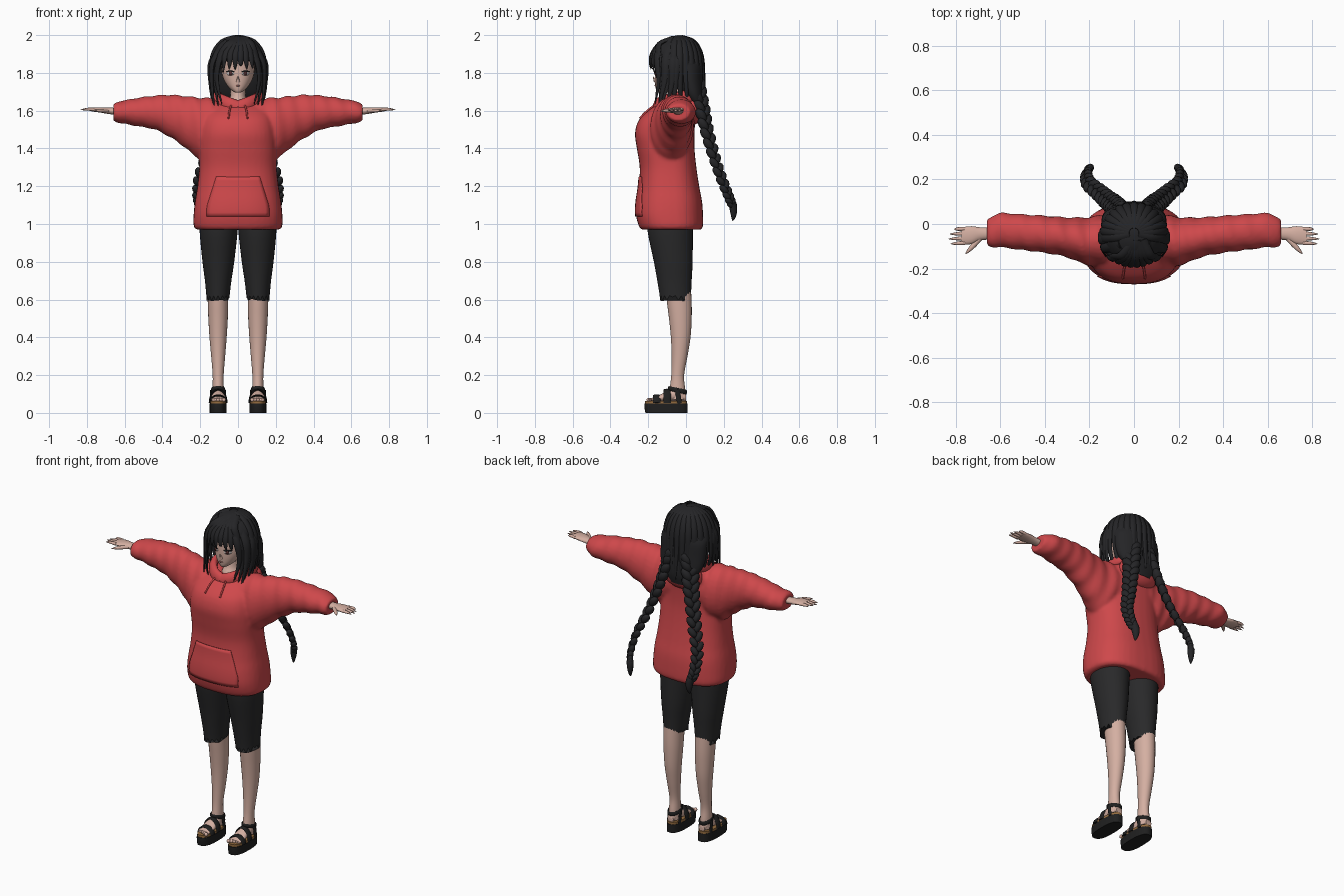
import bpy, bmesh, math, random
from mathutils import Vector, Matrix

random.seed(4)
if "Cube" in bpy.data.objects:
    bpy.data.objects.remove(bpy.data.objects["Cube"])


def material(name, red, green, blue):
    mat = bpy.data.materials.new(name)
    mat.use_nodes = True
    mat.diffuse_color = (red, green, blue, 1)
    mat.node_tree.nodes["Principled BSDF"].inputs["Base Color"].default_value = (red, green, blue, 1)
    return mat


SKIN = material("skin", .66, .43, .36)
RED = material("red fabric", .62, .065, .07)
HAIR = material("black hair", .018, .018, .02)
SHORTS = material("charcoal cloth", .022, .022, .023)
LEATHER = material("black leather", .014, .014, .014)
CORK = material("tan cork", .3, .15, .05)
WHITE = material("eye white", .75, .7, .68)
IRIS = material("dark iris", .09, .03, .03)
LIPS = material("lips", .5, .2, .18)


def smooth_path(points, steps=4):
    """Catmull-Rom through tuples of any length."""
    padded = [points[0]] + list(points) + [points[-1]]
    result = []
    for a, b, c, d in zip(padded, padded[1:], padded[2:], padded[3:]):
        for step in range(steps):
            t = step / steps
            result.append(tuple(
                q + t * (r - p) / 2 + t * t * (2 * p - 5 * q + 4 * r - s) / 2
                + t ** 3 * (3 * q - p - 3 * r + s) / 2 for p, q, r, s in zip(a, b, c, d)))
    return result + [tuple(points[-1])]


def skin_rings(bm, rings):
    """Bridge rings of points and close both ends."""
    loops = [[bm.verts.new(p) for p in ring] for ring in rings]
    count = len(loops[0])
    for low, high in zip(loops, loops[1:]):
        for i in range(count):
            j = (i + 1) % count
            bm.faces.new((low[i], low[j], high[j], high[i]))
    bm.faces.new(loops[0])
    bm.faces.new(loops[-1])
    return loops


def loft(bm, axis, stations, sides=24, power=2.0, ripple=0.0):
    """Each station: position on the axis, then bounds on the other two axes."""
    rings = []
    for place, lo1, hi1, lo2, hi2 in smooth_path(stations):
        ring = []
        for i in range(sides):
            angle = math.tau * i / sides
            fold = 1 + ripple * math.sin(place * 75 + 2 * math.sin(angle + 1))
            c, s = math.cos(angle), math.sin(angle)
            u = (lo1 + hi1) / 2 + (hi1 - lo1) / 2 * fold * math.copysign(abs(c) ** (2 / power), c)
            v = (lo2 + hi2) / 2 + (hi2 - lo2) / 2 * fold * math.copysign(abs(s) ** (2 / power), s)
            ring.append({"x": (place, u, v), "y": (u, place, v), "z": (u, v, place)}[axis])
        rings.append(ring)
    return skin_rings(bm, rings)


def frames(points, outward, steps=4):
    """Position, tangent, side and normal along a smooth path."""
    path = [Vector(p) for p in smooth_path(points, steps)]
    for i, p in enumerate(path):
        tangent = (path[min(i + 1, len(path) - 1)] - path[max(i - 1, 0)]).normalized()
        side = tangent.cross(outward(p)).normalized()
        yield i / (len(path) - 1), p, tangent, side, side.cross(tangent)


def ribbon(bm, points, width, thick, outward, taper=True, sides=8):
    """Flattened tube, thinning to a tip when tapered."""
    rings = []
    for t, p, tangent, side, normal in frames(points, outward):
        size = max(.04, 1 - t ** 3) if taper else 1
        rings.append([p + size * (side * width * math.cos(math.tau * i / sides)
                                  + normal * thick * math.sin(math.tau * i / sides))
                      for i in range(sides)])
    skin_rings(bm, rings)


def finish(name, bm, mat, mirror=False):
    bmesh.ops.recalc_face_normals(bm, faces=bm.faces)
    mesh = bpy.data.meshes.new(name)
    bm.to_mesh(mesh)
    bm.free()
    mesh.materials.append(mat)
    mesh.shade_smooth()
    mesh.set_sharp_from_angle(angle=math.radians(55))
    obj = bpy.data.objects.new(name, mesh)
    bpy.context.scene.collection.objects.link(obj)
    if mirror:
        obj.modifiers.new("Mirror", "MIRROR").use_mirror_merge = False
    return obj


def wrap_front(obj, target, offset):
    """Lay a flat panel onto the front of the target."""
    wrap = obj.modifiers.new("Wrap", "SHRINKWRAP")
    wrap.target, wrap.offset = target, offset
    wrap.wrap_method = "PROJECT"
    wrap.use_project_y = True
    plate = obj.modifiers.new("Plate", "SOLIDIFY")
    plate.thickness, plate.offset = .004, 0


def from_head(p):
    return Vector((p.x, p.y + .045, max(0, p.z - 1.85))) + Vector((0, 0, .001))


# Hoodie: torso and both sleeves fused into one soft shell
bm = bmesh.new()
loft(bm, "z", [(.97, -.22, .22, -.235, .08), (.99, -.235, .235, -.25, .09),
               (1.05, -.235, .235, -.265, .09), (1.12, -.228, .228, -.262, .085),
               (1.2, -.215, .215, -.25, .07), (1.3, -.205, .205, -.245, .055),
               (1.4, -.205, .205, -.26, .045), (1.48, -.2, .2, -.27, .045),
               (1.55, -.19, .19, -.25, .05), (1.6, -.17, .17, -.2, .06),
               (1.64, -.13, .13, -.14, .06)], 36, 2.5)
sleeve = [(.06, -.18, .04, 1.42, 1.65), (.14, -.19, .04, 1.36, 1.665), (.21, -.185, .03, 1.35, 1.67),
          (.3, -.15, .03, 1.42, 1.68), (.37, -.135, .035, 1.465, 1.685), (.44, -.125, .04, 1.5, 1.68),
          (.52, -.115, .045, 1.515, 1.67), (.6, -.105, .05, 1.53, 1.655), (.63, -.105, .04, 1.535, 1.65),
          (.66, -.1, .02, 1.545, 1.635)]
for sign in (1, -1):
    loft(bm, "x", [(sign * s[0], *s[1:]) for s in sleeve], 28, 2.0, .035)
hoodie = finish("hoodie", bm, RED)
remesh = hoodie.modifiers.new("Fuse", "REMESH")
remesh.mode, remesh.voxel_size, remesh.use_smooth_shade = "VOXEL", .01, True
hoodie.modifiers.new("Soften", "SMOOTH").iterations = 4

# Front pocket panel
bm = bmesh.new()
bmesh.ops.create_grid(bm, x_segments=16, y_segments=10, size=1)
for v in bm.verts:
    height = (v.co.y + 1) / 2
    half = .165 - .05 * max(0, height - .25) / .75
    v.co = (v.co.x * half, -.5, 1.04 + .21 * height)
wrap_front(finish("front_pocket", bm, RED), hoodie, .004)

# Hood roll, hanging bag and drawstrings
bm = bmesh.new()
ribbon(bm, [(0, -.155, 1.62), (.06, -.14, 1.64), (.115, -.06, 1.665), (.09, .03, 1.675), (0, .055, 1.67),
            (-.09, .03, 1.675), (-.115, -.06, 1.665), (-.06, -.14, 1.64), (0, -.155, 1.62)],
       .035, .022, lambda p: Vector((p.x, p.y + .05, .03)), taper=False, sides=12)
bmesh.ops.create_uvsphere(bm, u_segments=20, v_segments=12, radius=1,
                          matrix=Matrix.Translation((0, .035, 1.61)) @ Matrix.Diagonal((.13, .06, .085, 1)))
finish("hood", bm, RED)
bm = bmesh.new()
ribbon(bm, [(.035, -.165, 1.63), (.045, -.205, 1.6), (.05, -.245, 1.56)], .005, .005,
       lambda p: Vector((0, -1, 0)), taper=False)
finish("drawstrings", bm, RED, True)

# Head, neck and face
bm = bmesh.new()
loft(bm, "z", [(1.695, -.012, .012, -.15, -.11), (1.705, -.03, .03, -.157, -.07),
               (1.73, -.055, .055, -.162, -.03), (1.77, -.078, .078, -.165, .02),
               (1.82, -.088, .088, -.165, .05), (1.88, -.088, .088, -.16, .05),
               (1.94, -.05, .05, -.12, .02)], 28, 2.2)
head = finish("head", bm, SKIN)
bm = bmesh.new()
loft(bm, "z", [(1.58, -.07, .07, -.12, .03), (1.64, -.055, .055, -.12, .02), (1.68, -.04, .04, -.1, .01),
               (1.76, -.04, .04, -.09, .01)])
finish("neck", bm, SKIN)
bm = bmesh.new()
bmesh.ops.create_cone(bm, cap_ends=True, segments=8, radius1=.011, radius2=.002, depth=.03,
                      matrix=Matrix.Translation((0, -.167, 1.767)) @ Matrix.Rotation(.5, 4, "X"))
finish("nose", bm, SKIN)
for name, x, z, wide, tall, mat, lift in (
        ("eye_whites", .04, 1.797, .019, .011, WHITE, .002), ("irises", .039, 1.797, .009, .011, IRIS, .004),
        ("upper_lashes", .041, 1.808, .022, .004, HAIR, .005), ("mouth", 0, 1.732, .013, .003, LIPS, .002)):
    bm = bmesh.new()
    bmesh.ops.create_circle(bm, cap_ends=True, segments=16, radius=1)
    for v in bm.verts:
        v.co = (x + wide * v.co.x, -.4, z + tall * v.co.y)
    wrap_front(finish(name, bm, mat, x > 0), head, lift)

# Hair mass over the skull and down to the nape
bm = bmesh.new()
loft(bm, "z", [(1.57, -.05, .05, .06, .09), (1.62, -.1, .1, .03, .1), (1.68, -.135, .135, -.02, .1),
               (1.75, -.145, .145, -.05, .095), (1.82, -.146, .146, -.07, .092), (1.86, -.144, .144, -.15, .09),
               (1.9, -.135, .135, -.178, .08), (1.94, -.115, .115, -.16, .06), (1.97, -.085, .085, -.13, .03),
               (1.99, -.045, .045, -.09, 0), (1.997, -.01, .01, -.05, -.03)], 32)
finish("hair_mass", bm, HAIR)

# Back strands following the skull
bm = bmesh.new()
for i in range(15):
    angle = math.pi * (i / 14 * 1.1 - .05)
    c, s = math.cos(angle), math.sin(angle)
    ribbon(bm, [(.02 * c, -.04 + .02 * s, 1.99), (.09 * c, -.045 + .09 * s, 1.965),
                (.138 * c, -.045 + .13 * s, 1.89), (.148 * c, -.045 + .14 * s, 1.77),
                (.13 * c, -.04 + .14 * s, 1.67), (.09 * c, -.03 + .13 * s, 1.6 + .03 * abs(c))],
           .02, .01, from_head)
finish("back_strands", bm, HAIR)

# Parted fringe
bm = bmesh.new()
for i in range(8):
    x = -.105 + .03 * i
    front = -.045 - .146 * math.sqrt(1 - (x / .16) ** 2)
    tip = 1.838 - .3 * abs(x - .02) - .012 * (i % 2)
    ribbon(bm, [(.02 + .2 * x, -.07, 1.985), (.01 + .6 * x, -.14, 1.955), (.9 * x, front + .008, 1.9),
                (x, front, 1.85), (x * 1.05, front + .006, tip)], .02, .01, from_head)
finish("fringe", bm, HAIR)

# Long locks framing the face
bm = bmesh.new()
for shift in (0, .018):
    ribbon(bm, [(.05, -.14, 1.95), (.1, -.155 + shift, 1.87), (.112 + shift / 2, -.145 + shift, 1.76),
                (.085 + shift, -.165 + shift, 1.63 - shift)], .02, .012, from_head)
    ribbon(bm, [(.06, -.09, 1.97), (.13, -.11 + shift, 1.87), (.14, -.115 + shift, 1.76),
                (.125, -.15 + shift, 1.6 + shift)], .024, .012, from_head)
    ribbon(bm, [(.07, -.06, 1.97), (.145, -.07 + shift, 1.86), (.148, -.075 + shift, 1.75),
                (.135, -.1 + shift * 2, 1.63)], .024, .012, from_head)
finish("side_locks", bm, HAIR, True)

# Braids: paired slanted lobes along a path, ending in a loose tuft
bm = bmesh.new()
braid = [(.07, .06, 1.73), (.09, .085, 1.62), (.12, .11, 1.5), (.16, .145, 1.37), (.205, .185, 1.25),
         (.215, .225, 1.15), (.205, .245, 1.1)]
for k, (t, p, tangent, side, normal) in enumerate(frames(braid, lambda p: Vector((.7, .7, 0)), 5)):
    sign = 1 if k % 2 else -1
    width = .054 - .026 * t
    along = (tangent - sign * side * .6).normalized()
    turn = Matrix((along, normal, along.cross(normal))).transposed().to_4x4()
    size = Matrix.Diagonal((width * .9, width * .55, width * .5, 1))
    bmesh.ops.create_uvsphere(bm, u_segments=10, v_segments=8, radius=1,
                              matrix=Matrix.Translation(p + side * sign * width * .4) @ turn @ size)
ribbon(bm, [(.206, .244, 1.11), (.2, .25, 1.09), (.198, .252, 1.05), (.2, .247, 1.015)], .024, .02,
       lambda p: Vector((.7, .7, 0)))
finish("braids", bm, HAIR, True)

# Hands with fingers and thumb
bm = bmesh.new()
loft(bm, "x", [(.63, -.07, -.015, 1.575, 1.615), (.69, -.073, -.015, 1.583, 1.616),
               (.73, -.09, -.01, 1.59, 1.618), (.775, -.092, -.015, 1.596, 1.616)], 16)
for i, reach in enumerate((.808, .828, .835, .825)):
    y = -.022 - .021 * i
    ribbon(bm, [(.76, y, 1.606), (.79, y * 1.02, 1.608), (reach, y * 1.05, 1.605)], .0095, .009,
           lambda p: Vector((0, 0, 1)))
ribbon(bm, [(.69, -.06, 1.598), (.725, -.1, 1.6), (.758, -.135, 1.598)], .013, .011, lambda p: Vector((0, 0, 1)))
finish("hands", bm, SKIN, True)

# Shorts with a ragged hem
bm = bmesh.new()
hem = loft(bm, "z", [(1.03, -.003, .2, -.2, .035), (.96, .002, .203, -.203, .036), (.8, .02, .188, -.17, .035),
                     (.7, .035, .175, -.152, .03), (.615, .045, .167, -.138, .026)], 32)[-1]
for i, v in enumerate(hem):
    v.co.z += random.uniform(-.025, 0) if i % 2 else .006
finish("shorts", bm, SHORTS, True)

# Legs, feet and toes
bm = bmesh.new()
loft(bm, "z", [(.68, .05, .162, -.11, .025), (.58, .052, .16, -.1, .03), (.5, .054, .157, -.09, .03),
               (.4, .06, .151, -.08, .024), (.3, .068, .142, -.076, .008), (.2, .076, .134, -.078, -.01),
               (.13, .075, .135, -.086, -.005), (.07, .073, .137, -.09, 0)])
loft(bm, "y", [(0, .085, .125, .06, .1), (-.05, .073, .137, .06, .135), (-.1, .068, .14, .06, .115),
               (-.15, .065, .144, .06, .09), (-.185, .068, .14, .06, .078)], 16)
for i in range(5):
    bmesh.ops.create_uvsphere(bm, u_segments=10, v_segments=6, radius=.011 - .001 * i,
                              matrix=Matrix.Translation((.075 + .015 * i, -.198 + .006 * i, .069)))
finish("legs", bm, SKIN, True)

# Sandals: sole, cork bed and straps
bm = bmesh.new()
loft(bm, "z", [(0, .06, .15, -.215, .008), (.03, .06, .15, -.22, .008), (.05, .06, .15, -.22, .008)], 32, 2.6)
finish("sandal_soles", bm, LEATHER, True)
bm = bmesh.new()
loft(bm, "z", [(.048, .062, .148, -.216, .006), (.064, .062, .148, -.216, .006)], 32, 2.6)
finish("sandal_beds", bm, CORK, True)
bm = bmesh.new()
for y, rise in ((-.155, .04), (-.1, .07)):
    arc = [math.pi * i / 8 for i in range(9)]
    ribbon(bm, [(.105 + .045 * math.cos(a), y, .053 + rise * math.sin(a)) for a in arc], .02, .005,
           lambda p: Vector((p.x - .105, 0, p.z - .04)), taper=False)
ring = [math.tau * i / 12 for i in range(13)]
ribbon(bm, [(.105 + .034 * math.cos(a), -.045 + .046 * math.sin(a), .12 - .01 * math.sin(a)) for a in ring],
       .012, .004, lambda p: Vector((p.x - .105, p.y + .045, 0)), taper=False)
for x in (.068, .142):
    ribbon(bm, [(x, -.035, .05), (x, -.04, .085), (x, -.045, .12)], .013, .005,
           lambda p: Vector((p.x - .105, 0, 0)), taper=False)
finish("sandal_straps", bm, LEATHER, True)
